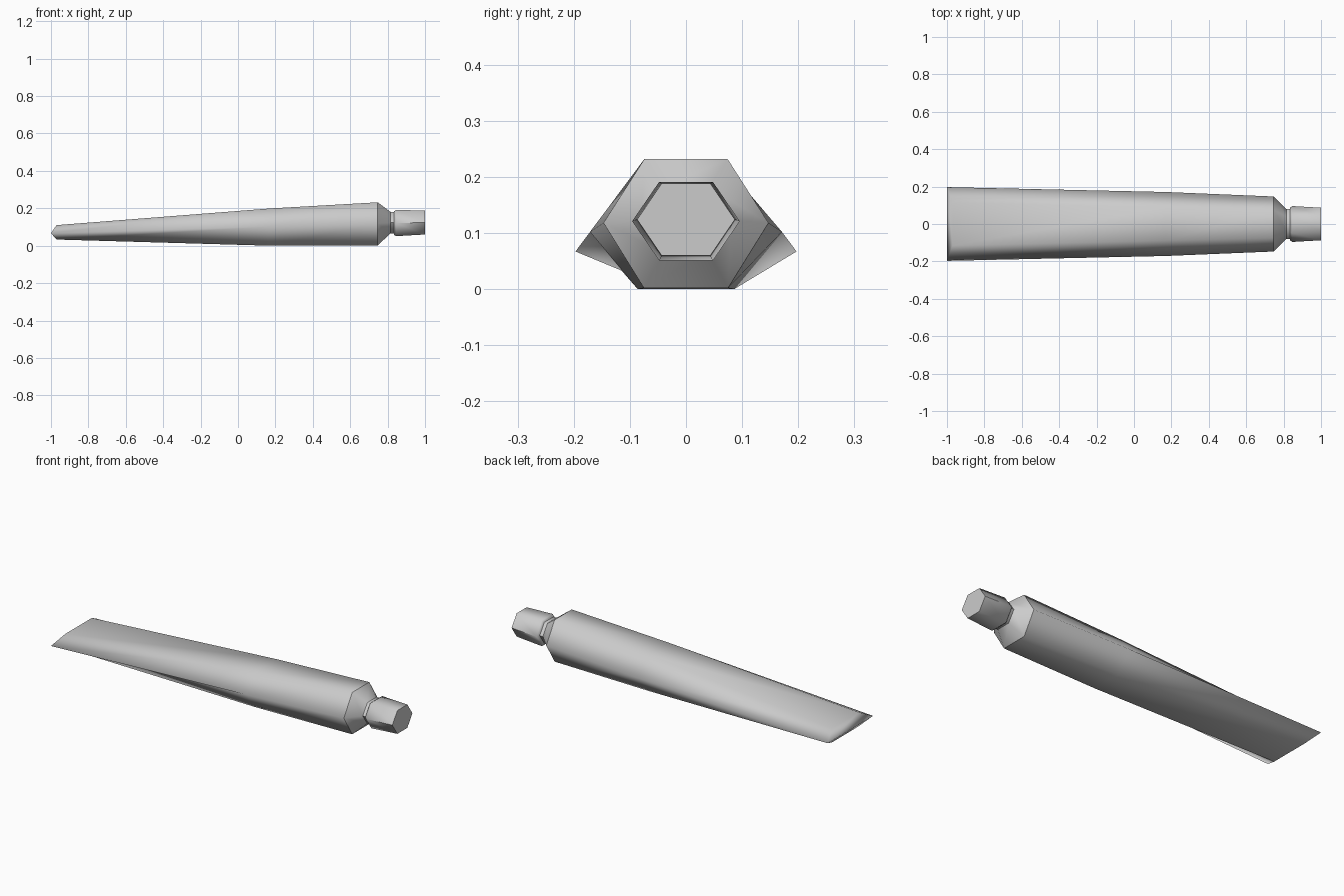
import bpy
import math

cube = bpy.data.objects.get("Cube")
if cube:
    bpy.data.objects.remove(cube)

grey = bpy.data.materials.new("soft grey")
grey.use_nodes = True
grey.diffuse_color = (0.6, 0.6, 0.6, 1)
grey.node_tree.nodes["Principled BSDF"].inputs["Base Color"].default_value = (0.6, 0.6, 0.6, 1)


def hexagon(x, side, mid, top, high, bottom, low, side_x=None):
    """Six corners: side, upper pair, other side, lower pair."""
    sx = x if side_x is None else side_x
    return [(sx, side, mid), (x, top, high), (x, -top, high),
            (sx, -side, mid), (x, -bottom, low), (x, bottom, low)]


def regular(x, side, half_height, mid):
    return hexagon(x, side, mid, side / 2, mid + half_height, side / 2, mid - half_height)


def loft(name, rings, ends, angle):
    """Join hexagon rings with triangles, then add the end faces."""
    verts = [p for ring in rings for p in ring]
    faces = []
    for r in range(len(rings) - 1):
        a, b = r * 6, r * 6 + 6
        for i in range(6):
            j = (i + 1) % 6
            faces += [(a + i, b + i, b + j), (a + i, b + j, a + j)]
    faces += ends
    mesh = bpy.data.meshes.new(name)
    mesh.from_pydata(verts, [], faces)
    mesh.materials.append(grey)
    obj = bpy.data.objects.new(name, mesh)
    bpy.context.collection.objects.link(obj)
    bpy.ops.object.select_all(action='DESELECT')
    obj.select_set(True)
    bpy.context.view_layer.objects.active = obj
    bpy.ops.object.mode_set(mode='EDIT')
    bpy.ops.mesh.select_all(action='SELECT')
    bpy.ops.mesh.normals_make_consistent(inside=False)
    bpy.ops.object.mode_set(mode='OBJECT')
    bpy.ops.object.shade_smooth_by_angle(angle=math.radians(angle))
    return obj


# Tube body, from the shoulder to the flattened crimped end
shoulder_ring = hexagon(0.747, 0.147, 0.118, 0.074, 0.232, 0.075, 0.002)
middle_ring = hexagon(0.17, 0.171, 0.102, 0.088, 0.199, 0.086, 0.0)
crimp_ring = hexagon(-0.97, 0.197, 0.067, 0.115, 0.11, 0.115, 0.033, side_x=-1.0)
loft("tube_body", [shoulder_ring, middle_ring, crimp_ring],
     [(12, 13, 14, 15), (12, 15, 16, 17)], 130)

# Sloped shoulder
neck_ring = regular(0.815, 0.08, 0.058, 0.123)
loft("tube_shoulder", [shoulder_ring, neck_ring], [], 66)

# Neck
loft("tube_neck", [neck_ring, regular(0.838, 0.08, 0.058, 0.123)], [], 66)

# Screw cap with a small bevel at its base and a flat end
loft("cap", [regular(0.834, 0.086, 0.063, 0.121),
             regular(0.845, 0.096, 0.07, 0.121),
             regular(1.0, 0.087, 0.064, 0.124)],
     [tuple(range(6)), tuple(range(12, 18))], 66)
